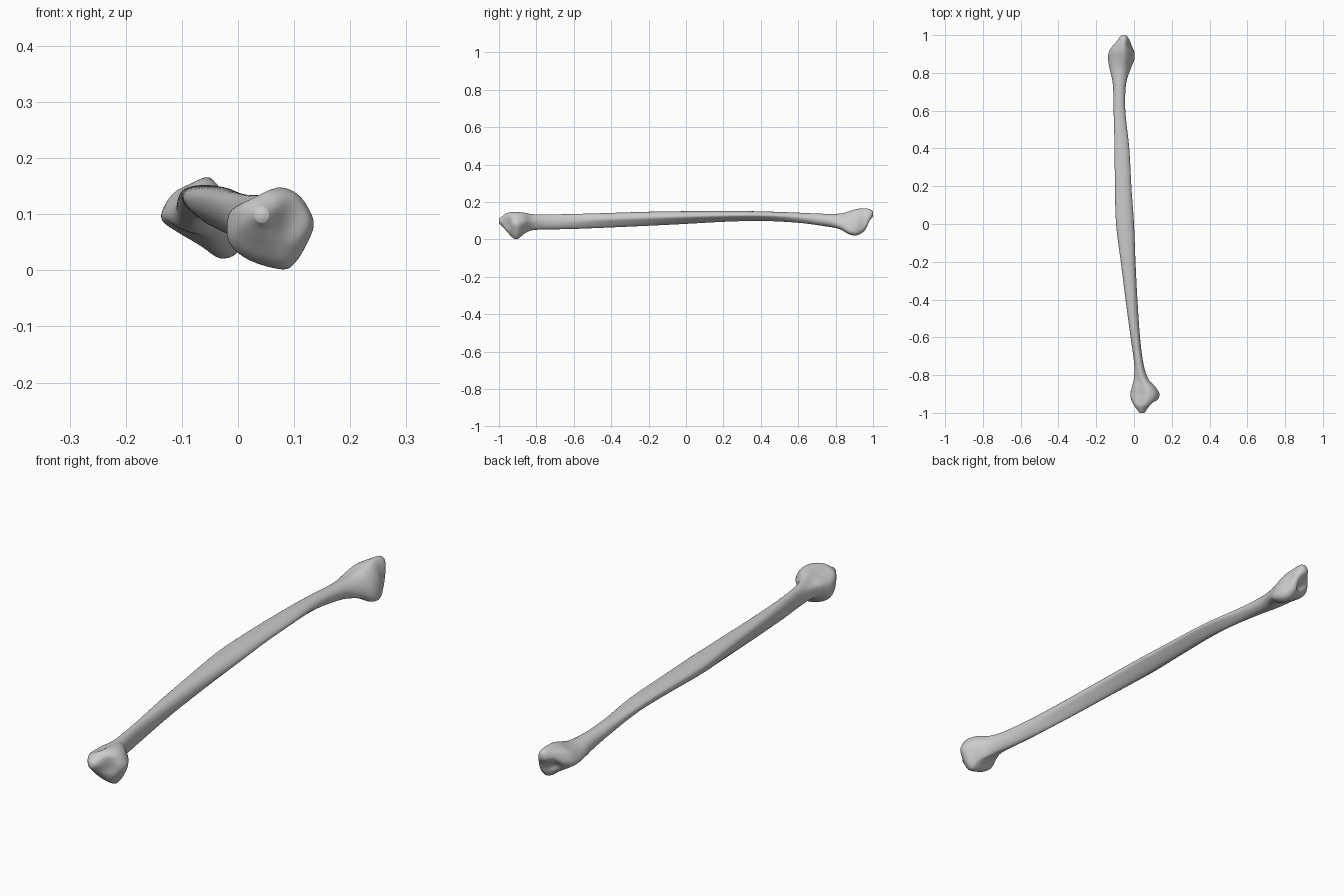
import bpy, bmesh, math
from mathutils import Vector

if "Cube" in bpy.data.objects:
    bpy.data.objects.remove(bpy.data.objects["Cube"])

# Stations along the bone: y, x min, x max, z min, z max
stations = [
    (-1.0, .03, .055, .085, .112), (-.985, .018, .068, .073, .122),
    (-.96, .0, .098, .045, .14), (-.93, -.015, .126, .012, .147),
    (-.9, -.02, .135, .002, .147), (-.865, -.012, .116, .03, .143),
    (-.82, -.001, .076, .049, .135), (-.74, .001, .05, .053, .134),
    (-.6, -.018, .032, .056, .136), (-.4, -.045, .018, .064, .142),
    (-.2, -.07, .008, .073, .148), (0, -.095, 0, .083, .151),
    (.2, -.101, -.014, .094, .152), (.4, -.103, -.025, .099, .15),
    (.6, -.108, -.046, .089, .143), (.74, -.112, -.042, .071, .137),
    (.82, -.129, -.018, .056, .138), (.87, -.137, .002, .028, .15),
    (.91, -.133, .002, .021, .162), (.945, -.112, -.012, .038, .166),
    (.975, -.088, -.024, .075, .164), (.993, -.073, -.036, .11, .157),
    (1.0, -.062, -.046, .128, .148)]

# Outlines in a -1..1 box, counter-clockwise from the right
head = [(1, .09), (.86, .52), (.6, .86), (.17, 1), (-.35, .73), (-.83, .52),
        (-1, .22), (-.95, -.37), (-.48, -.78), (.27, -1), (.56, -.84), (.82, -.41)]
oval = [(math.cos(i * math.pi / 6), math.sin(i * math.pi / 6)) for i in range(12)]
shaft = [(1, .1), (.92, .5), (.6, .85), (.1, 1), (-.5, .95), (-.9, .7),
         (-1, .3), (-.85, -.2), (-.5, -.65), (-.1, -1), (.3, -.8), (.75, -.3)]
ankle = [(.97, -.5), (.8, .2), (.45, .8), (.1, 1), (-.33, .86), (-.76, .65),
         (-1, .24), (-.97, -.04), (-.61, -.32), (-.04, -.67), (.46, -1), (.88, -.88)]
keys = [(-1.1, oval), (-1.0, oval), (-.93, head), (-.87, head), (-.74, oval),
        (-.4, shaft), (.45, shaft), (.74, oval), (.87, ankle), (.95, ankle), (1.0, oval), (1.1, oval)]


def catmull(a, b, c, d, t):
    return tuple(.5 * (2 * q + (r - p) * t + (2 * p - 5 * q + 4 * r - s) * t * t
                       + (3 * q - p - 3 * r + s) * t ** 3) for p, q, r, s in zip(a, b, c, d))


def outline(y):
    for (y0, p0), (y1, p1) in zip(keys, keys[1:]):
        if y <= y1:
            break
    t = (y - y0) / (y1 - y0)
    t = t * t * (3 - 2 * t)
    pts = [(a[0] + (b[0] - a[0]) * t, a[1] + (b[1] - a[1]) * t) for a, b in zip(p0, p1)]
    fine = [catmull(pts[i - 1], pts[i], pts[(i + 1) % 12], pts[(i + 2) % 12], k / 4)
            for i in range(12) for k in range(4)]
    us, vs = zip(*fine)
    return [((u - min(us)) / (max(us) - min(us)), (v - min(vs)) / (max(vs) - min(vs)))
            for u, v in fine]


def dent(p, centre, radius, push):
    # soft hollow pressed into the surface
    d = (p - Vector(centre)).length / radius
    return p + Vector(push) * (1 - d * d) ** 2 if d < 1 else p


# Loft the whole bone through the stations
bm = bmesh.new()
rings = []
n = len(stations)
for i in range(n - 1):
    a, b, c, d = (stations[max(0, min(n - 1, j))] for j in (i - 1, i, i + 1, i + 2))
    for k in range(6 if i < n - 2 else 7):
        y, x0, x1, z0, z1 = catmull(a, b, c, d, k / 6)
        y = max(-1, min(1, y))
        ring = []
        for u, v in outline(y):
            p = Vector((x0 + u * (x1 - x0), y, z0 + v * (z1 - z0)))
            p = dent(p, (-.07, .965, .09), .05, (.008, -.022, .004))
            p = dent(p, (.1, -.965, .09), .05, (-.006, .01, 0))
            ring.append(bm.verts.new(p))
        rings.append(ring)
for r, s in zip(rings, rings[1:]):
    for j in range(48):
        k = (j + 1) % 48
        bm.faces.new((r[j], r[k], s[k], s[j]))
bm.faces.new(rings[0])
bm.faces.new(rings[-1])
bmesh.ops.recalc_face_normals(bm, faces=bm.faces)
mesh = bpy.data.meshes.new("long_bone")
bm.to_mesh(mesh)
bm.free()
mesh.polygons.foreach_set("use_smooth", [True] * len(mesh.polygons))
bone = bpy.data.objects.new("long_bone", mesh)
bpy.context.collection.objects.link(bone)

# Gentle smoothing of the lofted surface
smooth = bone.modifiers.new("soften", 'SMOOTH')
smooth.factor = .4
smooth.iterations = 2
